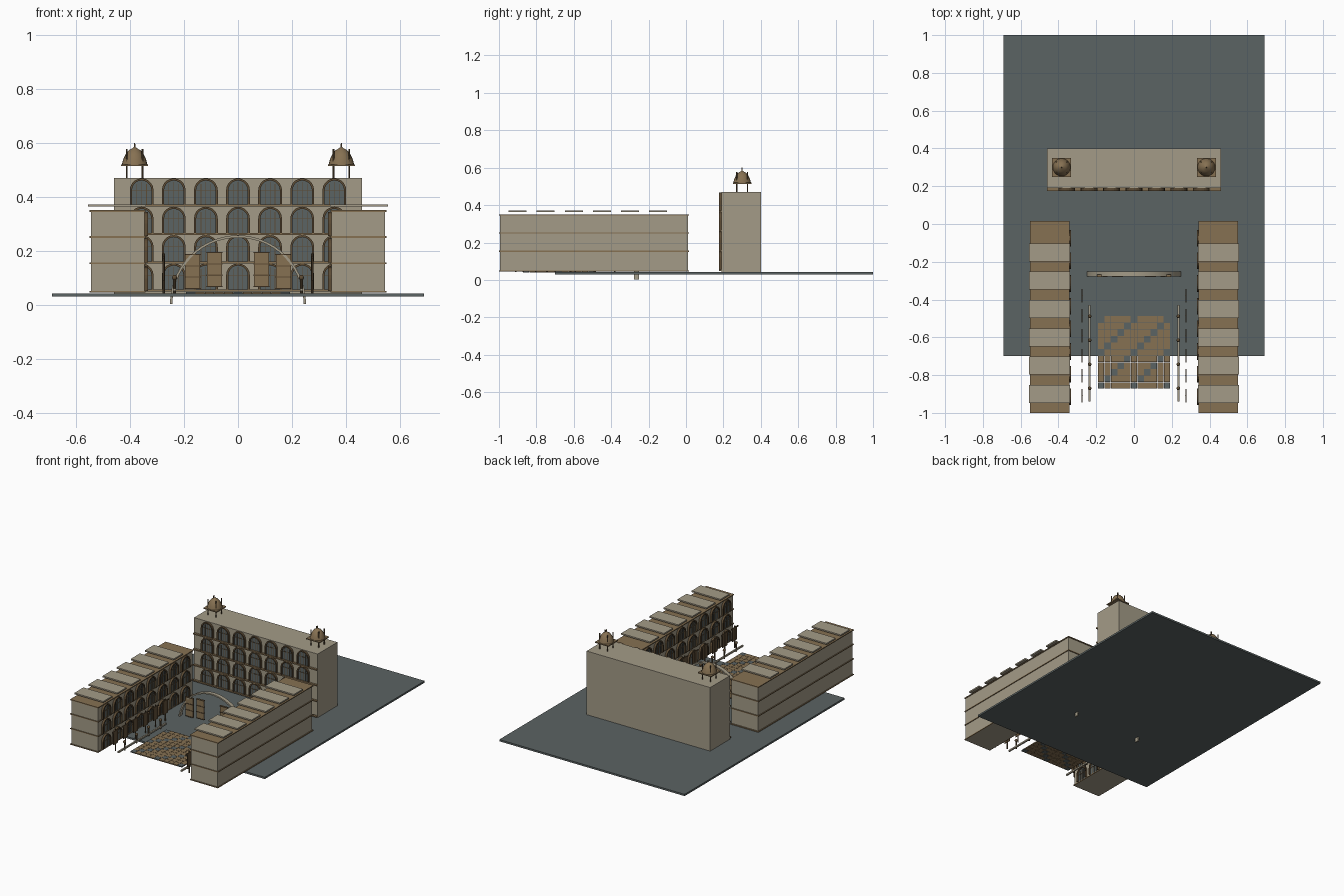
import bpy, bmesh, math
from mathutils import Matrix, Vector

if "Cube" in bpy.data.objects:
    bpy.data.objects.remove(bpy.data.objects["Cube"])


def material(name, rgb):
    m = bpy.data.materials.new(name)
    m.use_nodes = True
    m.diffuse_color = (*rgb, 1)
    m.node_tree.nodes["Principled BSDF"].inputs["Base Color"].default_value = (*rgb, 1)
    return m


STONE = material("pale stone", (0.37, 0.33, 0.245))
WOOD = material("warm brown", (0.24, 0.165, 0.085))
DARK = material("dark brown trim", (0.11, 0.072, 0.036))
SLATE = material("slate grey", (0.105, 0.125, 0.125))


def finish(bm, name, mat, smooth=False):
    bmesh.ops.recalc_face_normals(bm, faces=bm.faces)
    mesh = bpy.data.meshes.new(name)
    bm.to_mesh(mesh)
    bm.free()
    mesh.materials.append(mat)
    ob = bpy.data.objects.new(name, mesh)
    bpy.context.collection.objects.link(ob)
    if smooth:
        bpy.ops.object.select_all(action="DESELECT")
        ob.select_set(True)
        bpy.context.view_layer.objects.active = ob
        bpy.ops.object.shade_smooth_by_angle(angle=math.radians(40))
    return ob


def add_box(bm, lo, hi):
    lo, hi = Vector(lo), Vector(hi)
    size = Matrix.Diagonal((*(hi - lo), 1))
    bmesh.ops.create_cube(bm, size=1, matrix=Matrix.Translation((lo + hi) / 2) @ size)


def boxes(name, mat, spans):
    bm = bmesh.new()
    for lo, hi in spans:
        add_box(bm, lo, hi)
    return finish(bm, name, mat)


def add_post(bm, x, y, z0, z1, r):
    bmesh.ops.create_cone(bm, cap_ends=True, segments=8, radius1=r, radius2=r, depth=z1 - z0,
                          matrix=Matrix.Translation((x, y, (z0 + z1) / 2)))


# Arched opening outline in the plane of a facade: u across, v up
def arch_outline(u, v, half, height, steps=10):
    spring = v + height - half
    curve = [(u + half * math.cos(math.pi * i / steps), spring + half * math.sin(math.pi * i / steps))
             for i in range(steps + 1)]
    return [(u + half, v)] + curve + [(u - half, v)]


def add_plate(bm, outline, d0, d1):
    back = [bm.verts.new((u, d0, v)) for u, v in outline]
    front = [bm.verts.new((u, d1, v)) for u, v in outline]
    bm.faces.new(back)
    bm.faces.new(front)
    for i in range(len(back)):
        j = (i + 1) % len(back)
        bm.faces.new((back[i], back[j], front[j], front[i]))


# Open band between two matching outlines
def add_band(bm, outer, inner, d0, d1):
    rings = [[bm.verts.new((u, d, v)) for u, v in o]
             for o, d in ((outer, d0), (outer, d1), (inner, d1), (inner, d0))]
    for a, b in zip(rings, rings[1:] + rings[:1]):
        for i in range(len(a) - 1):
            bm.faces.new((a[i], a[i + 1], b[i + 1], b[i]))
    for end in (0, -1):
        bm.faces.new([r[end] for r in rings])


# Grid of arched windows on a wall; local -y is outward
def facade(name, columns, floors, height, half, place):
    glass, trim, bars = bmesh.new(), bmesh.new(), bmesh.new()
    for v in floors:
        for u in columns:
            inner = arch_outline(u, v, half - 0.008, height - 0.008)
            add_plate(glass, inner, 0, -0.004)
            add_band(trim, arch_outline(u, v, half, height), inner, 0, -0.014)
            for off in (-0.018, 0, 0.018):
                add_box(bars, (u + off - 0.0012, -0.007, v),
                        (u + off + 0.0012, -0.003, v + height - 0.013 - abs(off) * 0.4))
            add_box(bars, (u - half + 0.008, -0.007, v + height - half - 0.001),
                    (u + half - 0.008, -0.003, v + height - half + 0.001))
    for bm, part, mat in ((glass, "window_panes", SLATE), (trim, "window_arches", DARK),
                          (bars, "window_bars", DARK)):
        finish(bm, name + "_" + part, mat).matrix_world = place


# Ground slab
boxes("ground", SLATE, [((-0.69, -0.70, 0.03), (0.69, 1.0, 0.042))])

# Main block with floor ledges and windows
boxes("main_block", STONE, [((-0.46, 0.19, 0.042), (0.46, 0.40, 0.47))])
boxes("main_ledges", WOOD, [((-0.46, 0.176, z - 0.004), (0.46, 0.192, z + 0.004))
                            for z in (0.052, 0.156, 0.262, 0.367)])
facade("main", [0.119 * i for i in range(-3, 4)], [0.053 + 0.105 * i for i in range(4)],
       0.1, 0.044, Matrix.Translation((0, 0.19, 0)))

for s, side in ((1, "left"), (-1, "right")):
    def span(x0, x1, y0, y1, z0, z1):
        a, b = sorted((s * x0, s * x1))
        return (a, y0, z0), (b, y1, z1)

    # Side wing, floor bands and raised roof slabs
    boxes(side + "_wing", STONE, [span(0.347, 0.545, -0.995, 0.01, 0.045, 0.346)])
    boxes(side + "_wing_bands", WOOD, [span(0.342, 0.55, -1.0, 0.016, z, z + 0.006)
                                       for z in (0.045, 0.15, 0.248, 0.344)])
    boxes(side + "_roof_slabs", STONE, [span(0.34, 0.555, y - 0.048, y + 0.048, 0.363, 0.372)
                                        for y in [-0.9 + 0.15 * i for i in range(6)]])
    facade(side + "_wing", [-0.915 + 0.12 * i for i in range(8)],
           [0.051, 0.156, 0.254], 0.09, 0.044,
           Matrix.Translation((s * 0.347, 0, 0)) @ Matrix.Diagonal((1, s, 1, 1))
           @ Matrix(((0, 1, 0, 0), (1, 0, 0, 0), (0, 0, 1, 0), (0, 0, 0, 1)))
           if s > 0 else
           Matrix.Translation((-0.347, 0, 0)) @ Matrix.Rotation(math.pi / 2, 4, "Z"))

    # Low rail with posts
    boxes(side + "_rail", STONE, [span(0.23, 0.24, -0.94, -0.43, 0.05, 0.06)])
    bm = bmesh.new()
    for i in range(4):
        y = -0.87 + 0.127 * i
        add_post(bm, s * 0.235, y, 0.042, 0.095, 0.005)
        bmesh.ops.create_uvsphere(bm, u_segments=10, v_segments=6, radius=0.01,
                                  matrix=Matrix.Translation((s * 0.235, y, 0.1)))
    finish(bm, side + "_rail_posts", DARK, True)

    # Row of sign boards on poles beside the wing
    bm = bmesh.new()
    boards = []
    for i in range(6):
        y = -0.91 + 0.106 * i
        add_post(bm, s * 0.275, y, 0.042, 0.19, 0.004)
        add_box(bm, (s * 0.275 - 0.003, y - 0.036, 0.172), (s * 0.275 + 0.003, y + 0.036, 0.18))
        boards.append(span(0.273, 0.277, y - 0.025, y + 0.025, 0.09, 0.172))
    finish(bm, side + "_sign_poles", DARK)
    boxes(side + "_sign_boards", DARK, boards)

    # Roof turret: platform, pins, dome with finial
    cx, cy = s * 0.383, 0.30
    boxes(side + "_turret_platform", WOOD,
          [((cx - 0.05, cy - 0.05, 0.513), (cx + 0.05, cy + 0.05, 0.52))])
    bm = bmesh.new()
    for dx in (-0.029, 0.029):
        for dy in (-0.029, 0.029):
            add_post(bm, cx + dx, cy + dy, 0.468, 0.576, 0.0035)
    finish(bm, side + "_turret_posts", DARK)
    bm = bmesh.new()
    profile = [(0, 0.52), (0.047, 0.52), (0.043, 0.537), (0.034, 0.557), (0.022, 0.572),
               (0.008, 0.58), (0.003, 0.584), (0.002, 0.60), (0, 0.60)]
    verts = [bm.verts.new((r, 0, z)) for r, z in profile]
    edges = [bm.edges.new(p) for p in zip(verts, verts[1:])]
    bmesh.ops.spin(bm, geom=verts + edges, cent=(0, 0, 0), axis=(0, 0, 1),
                   angle=math.tau, steps=20)
    bmesh.ops.remove_doubles(bm, verts=bm.verts, dist=0.0001)
    bmesh.ops.translate(bm, verts=bm.verts, vec=(cx, cy, 0))
    finish(bm, side + "_turret_dome", WOOD, True)

# Free-standing courtyard arch
bm = bmesh.new()
angles = [math.pi * i / 28 for i in range(29)]
outer, inner = [[(r * math.cos(a), 0.003 + (r + 0.002) * math.sin(a)) for a in angles]
                for r in (0.252, 0.243)]
add_band(bm, outer, inner, -0.252, -0.278)
finish(bm, "courtyard_arch", STONE, True)

# Gate panels under the arch, with cross bands
panels, bands = [], []
for x, z0 in ((-0.168, 0.06), (-0.087, 0.067), (0.087, 0.067), (0.168, 0.06)):
    panels.append(((x - 0.028, -0.278, z0), (x + 0.028, -0.27, z0 + 0.128)))
    for k in range(4):
        z = z0 + 0.042 * k
        bands.append(((x - 0.029, -0.281, z - 0.002), (x + 0.029, -0.267, z + 0.002)))
boxes("gate_panels", WOOD, panels)
boxes("gate_bands", DARK, bands)

# Courtyard paving: brown tiles with diagonal rows of grey ones
tiles = {True: [], False: []}
for i in range(11):
    for j in range(11):
        x, y = (i - 5) * 0.035, -0.68 + (j - 5) * 0.035
        tiles[(i - j) % 5 == 0].append(((x - 0.0168, y - 0.0168, 0.04),
                                        (x + 0.0168, y + 0.0168, 0.047)))
boxes("grey_paving", SLATE, tiles[True])
boxes("brown_paving", WOOD, tiles[False])
